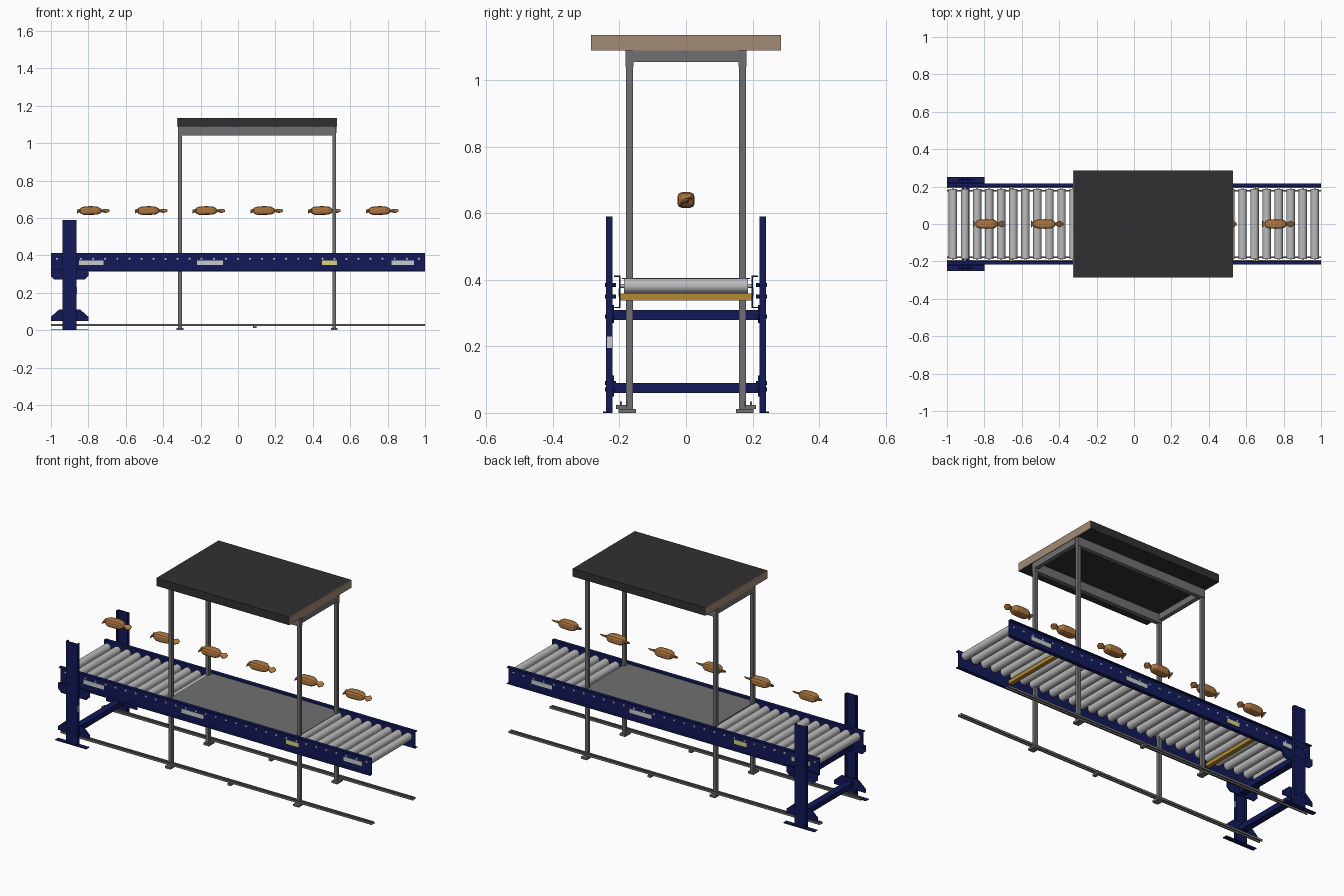
import bpy, bmesh, math
from mathutils import Matrix, Vector

if "Cube" in bpy.data.objects:
    bpy.data.objects.remove(bpy.data.objects["Cube"])


def mat(name, r, g, b):
    m = bpy.data.materials.new(name)
    m.diffuse_color = (r, g, b, 1)
    m.use_nodes = True
    m.node_tree.nodes["Principled BSDF"].inputs["Base Color"].default_value = m.diffuse_color
    return m


BLUE = mat("navy", 0.006, 0.01, 0.1)
STEEL = mat("steel", 0.5, 0.5, 0.5)
FRAME = mat("frame_grey", 0.16, 0.16, 0.16)
DARK = mat("roof_dark", 0.03, 0.03, 0.03)
TAN = mat("tan", 0.36, 0.26, 0.18)
GOLD = mat("gold", 0.45, 0.26, 0.03)
CANDY = mat("candy_orange", 0.42, 0.18, 0.05)
LABEL = mat("label_white", 0.6, 0.6, 0.6)
YELLOW = mat("label_yellow", 0.7, 0.65, 0.2)


def finish(name, bm, m):
    bmesh.ops.recalc_face_normals(bm, faces=bm.faces)
    me = bpy.data.meshes.new(name)
    bm.to_mesh(me)
    bm.free()
    me.materials.append(m)
    ob = bpy.data.objects.new(name, me)
    bpy.context.collection.objects.link(ob)
    return ob


def box(name, x0, x1, y0, y1, z0, z1, m):
    bm = bmesh.new()
    c = Vector(((x0 + x1) / 2, (y0 + y1) / 2, (z0 + z1) / 2))
    s = Matrix.Diagonal((abs(x1 - x0), abs(y1 - y0), abs(z1 - z0), 1))
    bmesh.ops.create_cube(bm, size=1, matrix=Matrix.Translation(c) @ s)
    return finish(name, bm, m)


def cyl_y(name, x, z, r, y0, y1, m, seg=20):
    bm = bmesh.new()
    t = Matrix.Translation((x, (y0 + y1) / 2, z)) @ Matrix.Rotation(math.pi / 2, 4, 'X')
    bmesh.ops.create_cone(bm, cap_ends=True, segments=seg, radius1=r, radius2=r,
                          depth=abs(y1 - y0), matrix=t)
    for f in bm.faces:
        f.smooth = len(f.verts) == 4
    return finish(name, bm, m)


def prism(name, pts, vec, m):
    """Extrude a closed 3D outline along a vector."""
    bm = bmesh.new()
    f = bm.faces.new([bm.verts.new(p) for p in pts])
    r = bmesh.ops.extrude_face_region(bm, geom=[f])
    bmesh.ops.translate(bm, vec=vec, verts=[v for v in r['geom'] if isinstance(v, bmesh.types.BMVert)])
    return finish(name, bm, m)


def channel(a0, a1, b0, b1, t):
    """C outline: web at a0, flanges reaching a1, between b0 and b1."""
    s = 1 if a1 > a0 else -1
    return [(a0, b0), (a1, b0), (a1, b0 + t), (a0 + s * t, b0 + t),
            (a0 + s * t, b1 - t), (a1, b1 - t), (a1, b1), (a0, b1)]


for side, n in ((-1, "front"), (1, "back")):
    # conveyor side rail, C section opening outwards
    pts = [(-1, side * a, b) for a, b in channel(0.197, 0.217, 0.315, 0.413, 0.004)]
    prism(n + "_side_rail", pts, (2, 0, 0), BLUE)
    # plain label plates
    for i, (a, b, m) in enumerate(((-0.85, -0.72, LABEL), (-0.22, -0.08, LABEL),
                                   (0.45, 0.53, YELLOW), (0.82, 0.94, LABEL))):
        box(f"{n}_rail_label_{i}", -side * a, -side * b, side * 0.2, side * 0.203, 0.35, 0.374, m)
    # support leg channel
    pts = [(b, side * a, 0) for a, b in channel(0.24, 0.221, -0.937, -0.864, 0.005)]
    prism(n + "_leg", pts, (0, 0, 0.59), BLUE)
    box(n + "_leg_foot", -1, -0.8, side * 0.222, side * 0.25, 0, 0.004, BLUE)
    # leg gussets below and at the rail
    low = [(-1, 0.05), (-0.8, 0.05), (-0.8, 0.072), (-0.845, 0.112), (-0.955, 0.112), (-1, 0.072)]
    high = [(-1, 0.325), (-0.8, 0.325), (-0.8, 0.29), (-0.82, 0.27), (-0.98, 0.27), (-1, 0.29)]
    for g, o in (("lower", low), ("upper", high)):
        prism(f"{n}_{g}_gusset", [(x, side * 0.216, z) for x, z in o], (0, side * 0.006, 0), BLUE)
    for i, z in enumerate((0.07, 0.09, 0.29, 0.35, 0.385)):
        for x in (-0.917, -0.884):
            cyl_y(f"{n}_leg_bolt_{i}", x, z, 0.006, side * 0.21, side * 0.243, BLUE, 6)
    # floor guide track: two thin strips with a middle clip
    for k, y in enumerate((0.178, 0.196)):
        box(f"{n}_floor_track_{k}", -1, 1, side * (y - 0.003), side * (y + 0.003), 0.022, 0.034, FRAME)
    box(n + "_track_clip", 0.08, 0.10, side * 0.165, side * 0.21, 0.012, 0.024, FRAME)
    # hood posts and feet
    for x in (-0.31, 0.514):
        box(n + "_hood_post", x - 0.01, x + 0.01, side * 0.16, side * 0.18, 0.01, 1.09, FRAME)
        box(n + "_post_foot", x - 0.018, x + 0.018, side * 0.15, side * 0.203, 0, 0.012, FRAME)
    # hood top beam
    box(n + "_hood_beam", -0.32, 0.524, side * 0.158, side * 0.182, 1.04, 1.09, FRAME)

# leg cross beams
for n, z in (("lower", 0.06), ("upper", 0.28)):
    box(n + "_cross_beam", -0.92, -0.88, -0.222, 0.222, z, z + 0.03, BLUE)
box("leg_label", -0.865, -0.862, -0.238, -0.223, 0.195, 0.23, LABEL)

# rollers with axles
for i in range(31):
    x = -0.968 + i * 0.0645
    cyl_y("roller", x, 0.382, 0.0225, -0.186, 0.186, STEEL)
    cyl_y("roller_axle", x, 0.382, 0.006, -0.202, 0.202, STEEL, 6)

# yellow tie beams under the rollers
for x in (-0.655, 0.655):
    box("tie_beam", x - 0.012, x + 0.012, -0.197, 0.197, 0.338, 0.359, GOLD)

# flat work plate in the middle
box("work_plate", -0.31, 0.52, -0.192, 0.192, 0.402, 0.406, FRAME)

# hood end beams, roof slab and tan roof ends
for x in (-0.31, 0.514):
    box("hood_end_beam", x - 0.012, x + 0.012, -0.16, 0.16, 1.055, 1.09, FRAME)
box("roof", -0.322, 0.526, -0.285, 0.285, 1.09, 1.136, DARK)
for x in (-0.325, 0.526):
    box("roof_end", x, x + 0.003, -0.285, 0.285, 1.09, 1.136, TAN)


def loft(name, sections, n, m):
    """Loft rings of (x, half_y, half_z, centre_z, turn) along x."""
    bm = bmesh.new()
    rings = []
    for x, hy, hz, cz, turn in sections:
        ring = []
        for k in range(n):
            a = math.tau * (k + 0.5) / n
            # squarish ring
            c, s = [math.copysign(abs(v) ** 0.55, v) for v in (math.cos(a), math.sin(a))]
            y, z = hy * c, hz * s
            ring.append(bm.verts.new((x, y * math.cos(turn) - z * math.sin(turn),
                                      cz + y * math.sin(turn) + z * math.cos(turn))))
        rings.append(ring)
    for p, q in zip(rings, rings[1:]):
        for k in range(n):
            bm.faces.new((p[k], p[(k + 1) % n], q[(k + 1) % n], q[k]))
    bm.faces.new(rings[0])
    bm.faces.new(rings[-1])
    return finish(name, bm, m)


# wrapped sweets with twisted ends, floating over the line
SWEET = [(0.0, 0.022, 0.005, -0.004, 0.4), (0.014, 0.007, 0.008, 0, 0.2),
         (0.02, 0.018, 0.016, 0, 0), (0.038, 0.025, 0.023, 0, 0), (0.075, 0.026, 0.024, 0.001, 0),
         (0.108, 0.025, 0.022, 0.001, 0), (0.124, 0.017, 0.015, 0, 0),
         (0.132, 0.007, 0.007, 0, 0.2), (0.155, 0.020, 0.005, -0.001, 0.5),
         (0.174, 0.008, 0.002, 0.001, 0.7)]
for i in range(6):
    ob = loft(f"wrapped_sweet_{i + 1}", SWEET, 12, CANDY)
    ob.location = (-0.861 + 0.309 * i, 0, 0.639)
